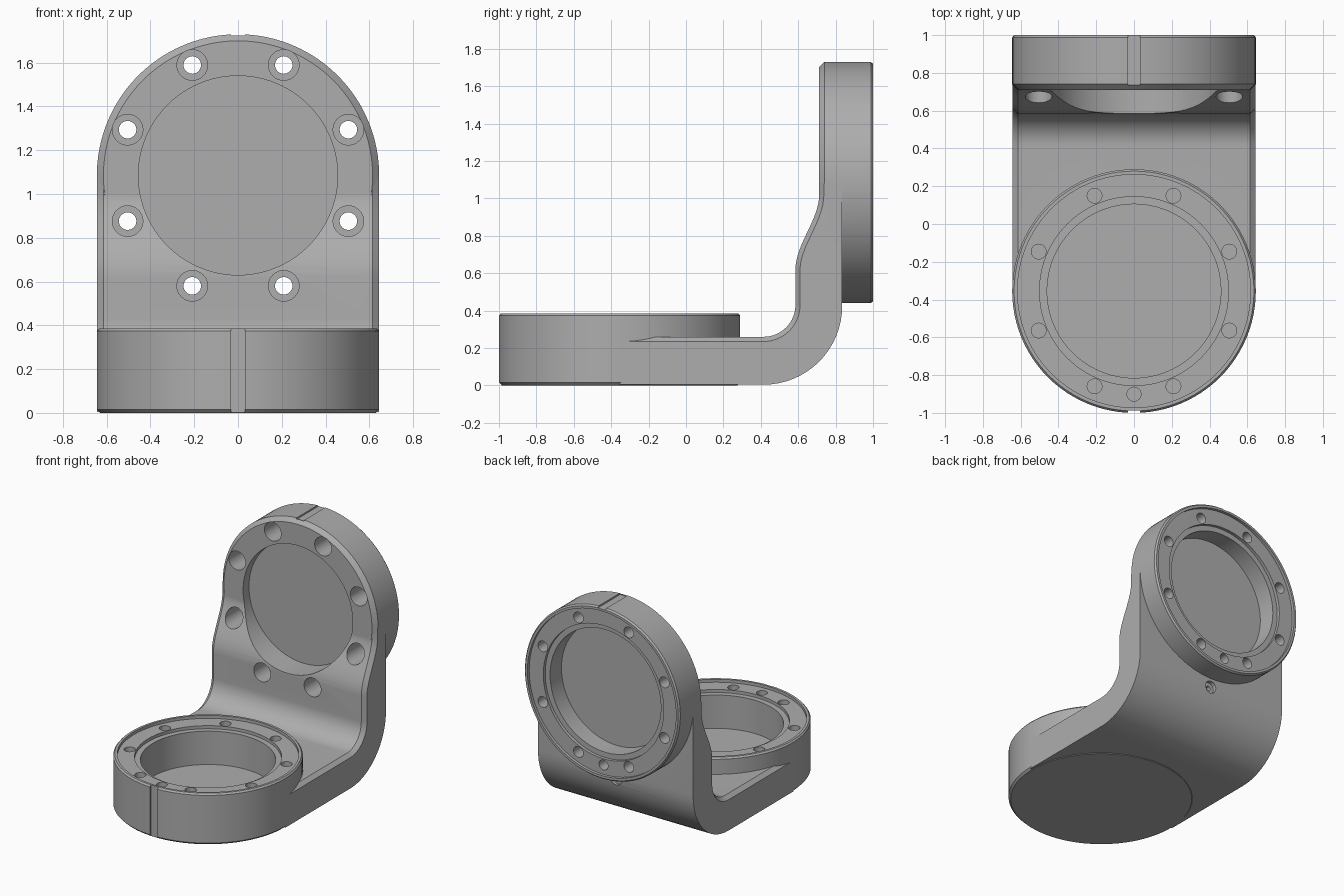
import bpy, bmesh
from math import pi, sin, cos
from mathutils import Matrix, Vector

if "Cube" in bpy.data.objects:
    bpy.data.objects.remove(bpy.data.objects["Cube"], do_unlink=True)

grey = bpy.data.materials.new("machined_grey")
grey.use_nodes = True
colour = (0.42, 0.42, 0.42, 1)
grey.diffuse_color = colour
grey.node_tree.nodes["Principled BSDF"].inputs["Base Color"].default_value = colour

R = 0.645            # flange radius
BOLT_R = 0.546       # bolt circle radius
HALF = R - 0.001     # strip half width
lower = Matrix.Translation((0, -0.355, 0.385))
upper = Matrix.Translation((0, 1, 1.085)) @ Matrix.Rotation(-pi / 2, 4, 'X')


def finish(name, bm):
    bmesh.ops.recalc_face_normals(bm, faces=bm.faces)
    mesh = bpy.data.meshes.new(name)
    bm.to_mesh(mesh)
    bm.free()
    mesh.materials.append(grey)
    obj = bpy.data.objects.new(name, mesh)
    bpy.context.collection.objects.link(obj)
    return obj


def lathe(name, profile, frame, steps=96):
    """Revolve (radius, height) points, starting and ending on the axis."""
    bm = bmesh.new()
    verts = [bm.verts.new((r, 0, z)) for r, z in profile]
    edges = [bm.edges.new(pair) for pair in zip(verts, verts[1:])]
    bmesh.ops.spin(bm, geom=verts + edges, cent=(0, 0, 0), axis=(0, 0, 1),
                   angle=2 * pi, steps=steps)
    bmesh.ops.remove_doubles(bm, verts=bm.verts, dist=1e-5)
    bm.transform(frame)
    return finish(name, bm)


def rod(name, r, low, high, frame, steps=32):
    return lathe(name, [(0, low), (r, low), (r, high), (0, high)], frame, steps)


def block(name, size, centre, frame):
    bm = bmesh.new()
    bmesh.ops.create_cube(bm, size=1)
    bm.transform(frame @ Matrix.Translation(centre) @ Matrix.Diagonal((*size, 1)))
    return finish(name, bm)


def bent_strip():
    """L-shaped strip with a chamfer along its inner edges."""
    arc = [i / 16 * pi / 2 for i in range(17)]
    inner = [(-0.355, 0.26)]
    inner += [(0.415 + 0.17 * sin(a), 0.43 - 0.17 * cos(a)) for a in arc]
    for i in range(17):
        t = i / 16
        inner.append((0.585 + 0.127 * t * t * (3 - 2 * t), 0.62 + 0.4 * t))
    inner.append((0.712, 1.085))
    outer = [(-0.355, 0.004)]
    outer += [(0.415 + 0.42 * sin(a), 0.424 - 0.42 * cos(a)) for a in arc]
    outer.append((0.835, 1.085))

    # chamfered inner line, moved into the material
    pts = [Vector(p) for p in inner]
    sunk = []
    for i, p in enumerate(pts):
        tangent = (pts[min(i + 1, len(pts) - 1)] - pts[max(i - 1, 0)]).normalized()
        sunk.append(p + 0.025 * Vector((tangent.y, -tangent.x)))

    bm = bmesh.new()
    loops = []
    for x, line in ((-HALF, sunk), (0.03 - HALF, inner), (HALF - 0.03, inner), (HALF, sunk)):
        loops.append([bm.verts.new((x, *p)) for p in list(line) + outer[::-1]])
    n = len(loops[0])
    for a, b in zip(loops, loops[1:]):
        for i in range(n):
            j = (i + 1) % n
            bm.faces.new((a[i], a[j], b[j], b[i]))
    bm.faces.new(loops[0])
    bm.faces.new(loops[-1])
    return finish("angle_bracket", bm)


def flange(name, depth, chamfer, frame):
    return lathe(name, [(0, -depth), (R - chamfer, -depth), (R, chamfer - depth),
                        (R, -0.012), (R - 0.01, 0), (0, 0)], frame)


def socket(name, floor, frame):
    """Cutter for the stepped bore and the recessed bolt face."""
    return lathe(name, [(0, -floor), (0.46, -floor), (0.46, -0.045), (0.5, -0.045),
                        (0.5, -0.022), (0.617, -0.022), (0.617, 0.1), (0, 0.1)], frame)


bracket = bent_strip()
added = [flange("lower_flange", 0.385, 0.015, lower),
         flange("upper_flange", 0.29, 0.03, upper)]

# bores on the flange faces and the round pocket in the upright's front
cutters = [socket("lower_bore", 0.295, lower),
           socket("upper_bore", 0.18, upper),
           rod("front_pocket", 0.455, -0.6, -0.22, upper, 96)]

# bolt circles: blind below, through with counterbores above
for k in range(8):
    a = pi / 8 + k * pi / 4
    spot = Matrix.Translation((BOLT_R * cos(a), BOLT_R * sin(a), 0))
    cutters.append(rod("lower_bolt_hole", 0.039, -0.15, 0.1, lower @ spot))
    cutters.append(lathe("upper_bolt_hole",
                         [(0, -0.6), (0.07, -0.6), (0.07, -0.13),
                          (0.04, -0.13), (0.04, 0.1), (0, 0.1)], upper @ spot, 32))

# locating pin holes
for frame, y in ((lower, -BOLT_R), (upper, BOLT_R)):
    cutters.append(rod("pin_hole", 0.037, -0.12, 0.1,
                       frame @ Matrix.Translation((0, y, 0))))

# alignment notches on the flange rims
cutters.append(block("lower_notch", (0.064, 0.1, 0.6), (0, -R - 0.037, -0.2), lower))
cutters.append(block("upper_notch", (0.064, 0.1, 0.36), (0, -R - 0.037, -0.085), upper))

# small counterbored screw hole under the upper flange
screw = Matrix.Translation((0, 0.835, 0.375)) @ Matrix.Rotation(-pi / 2, 4, 'X')
cutters.append(lathe("screw_hole", [(0, -0.1), (0.018, -0.1), (0.018, -0.03),
                                    (0.045, -0.03), (0.045, 0.1), (0, 0.1)], screw, 32))

# combine everything into one solid
for operation, parts in (('UNION', added), ('DIFFERENCE', cutters)):
    for part in parts:
        part.hide_render = True
        mod = bracket.modifiers.new(part.name, 'BOOLEAN')
        mod.operation = operation
        mod.solver = 'EXACT'
        mod.object = part
bpy.context.view_layer.update()
graph = bpy.context.evaluated_depsgraph_get()
solid = bpy.data.meshes.new_from_object(bracket.evaluated_get(graph))
bracket.modifiers.clear()
bracket.data = solid
solid.materials.clear()
solid.materials.append(grey)
for part in added + cutters:
    bpy.data.objects.remove(part, do_unlink=True)

bpy.ops.object.select_all(action='DESELECT')
bracket.select_set(True)
bpy.context.view_layer.objects.active = bracket
bpy.ops.object.shade_smooth_by_angle(angle=pi / 6)
